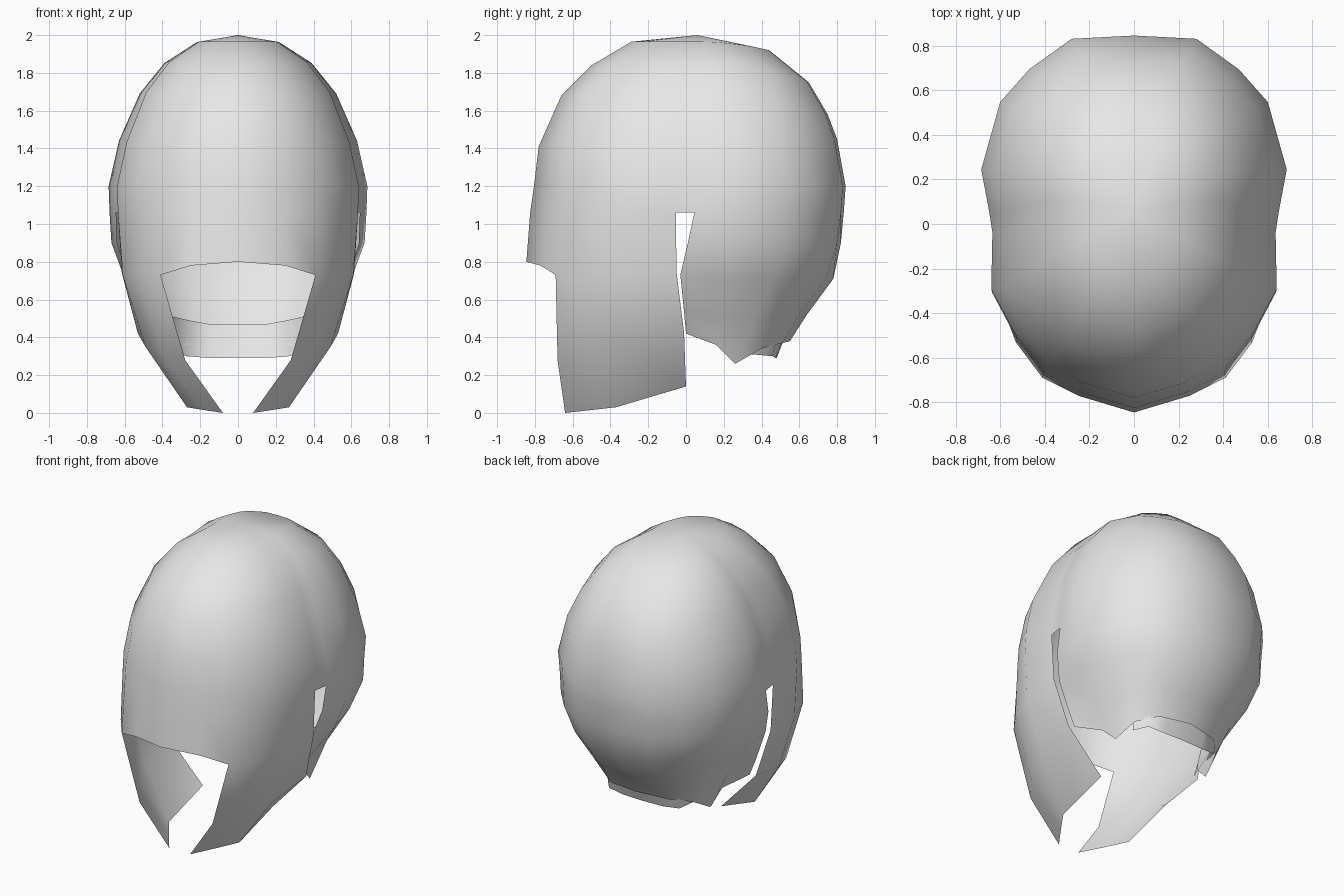
import bpy

if "Cube" in bpy.data.objects:
    bpy.data.objects.remove(bpy.data.objects["Cube"])

steel = bpy.data.materials.new("plain_grey")
steel.diffuse_color = (0.8, 0.8, 0.8, 1)
steel.use_nodes = True
steel.node_tree.nodes["Principled BSDF"].inputs["Base Color"].default_value = steel.diffuse_color


def lerp(a, b, t):
    return a + (b - a) * t


def build(name, verts, faces):
    """Half shell (x >= 0), smooth shaded and mirrored across x."""
    me = bpy.data.meshes.new(name)
    me.from_pydata(verts, [], faces)
    me.materials.append(steel)
    for p in me.polygons:
        p.use_smooth = True
    ob = bpy.data.objects.new(name, me)
    bpy.context.collection.objects.link(ob)
    mod = ob.modifiers.new("mirror", 'MIRROR')
    mod.use_axis[0] = True
    mod.use_mirror_merge = True
    mod.merge_threshold = 0.001
    return ob


# Half outline of the helmet seen from above, front centre to back centre
plan = [(0, -.845), (.25, -.77), (.41, -.68), (.53, -.53), (.64, -.32), (.635, -.06),
        (.65, .04), (.685, .23), (.60, .54), (.47, .69), (.28, .83), (0, .845)]
N = len(plan)

# Dome rings: front y, front z, back y, back z, half width, side z
rings = [(-.29, 1.965, .44, 1.92, .22, 1.965),
         (-.50, 1.84, .65, 1.75, .39, 1.86),
         (-.66, 1.68, .75, 1.58, .52, 1.70),
         (-.78, 1.41, .80, 1.45, .63, 1.44),
         (-.805, 1.20, .845, 1.20, .685, 1.20),
         (-.825, 1.06, .835, 1.06, .68, 1.06)]

verts, faces = [(0, .06, 2.0)], []


def add_row(points):
    start = len(verts)
    verts.extend(points)
    return list(range(start, start + len(points)))


def bridge(upper, lower):
    for j in range(len(upper) - 1):
        faces.append((upper[j], lower[j], lower[j + 1], upper[j + 1]))


# Dome
prev = None
for yf, zf, yb, zb, w, zs in rings:
    pts = []
    for px, py in plan:
        t = py / .845
        y = lerp(yf, yb, (t + 1) / 2)
        z = lerp(zs, zf if t < 0 else zb, t * t)
        pts.append((px / .685 * w, y, z))
    row = add_row(pts)
    if prev is None:
        for j in range(N - 1):
            faces.append((0, row[j], row[j + 1]))
    else:
        bridge(prev, row)
    prev = row

# Brow and cheek guards; the brow edge is the top of the face opening
brow = add_row([(0, -.845, .80), (.25, -.77, .78), (.41, -.69, .73),
                (.53, -.53, .73), (.61, -.32, .73), (.615, -.05, .74)])
jaw = add_row([(.28, -.68, .28), (.40, -.53, .31), (.49, -.32, .35), (.53, -.01, .42)])
chin = add_row([(.08, -.64, 0), (.18, -.50, .015), (.27, -.37, .03), (.27, 0, .14)])
bridge(prev[:6], brow)
bridge(brow[2:], jaw)
bridge(jaw, chin)

# Neck guard, separated from the cheek guard by a narrow slit
neck = [[(.64, .01, .90), (.67, .23, .90), (.59, .53, .90), (.46, .68, .90),
         (.27, .80, .90), (0, .82, .90)],
        [(.59, -.03, .73), (.60, .22, .71), (.53, .47, .71), (.42, .62, .71),
         (.25, .74, .71), (0, .78, .71)],
        [(.53, -.01, .53), (.47, .19, .52), (.43, .36, .50), (.37, .50, .51),
         (.23, .60, .52), (0, .64, .52)],
        [(.49, 0, .42), (.39, .16, .36), (.37, .26, .26), (.33, .40, .34),
         (.22, .51, .37), (0, .55, .38)]]
prev = prev[6:]
for pts in neck:
    row = add_row(pts)
    bridge(prev, row)
    prev = row
build("helmet_shell", verts, faces)

# Small inner strip hanging under the back rim
verts, faces = [], []
top = add_row([(.35, .40, .51), (.26, .50, .49), (.15, .54, .47), (0, .55, .47)])
low = add_row([(.30, .35, .31), (.27, .46, .30), (.15, .475, .29), (0, .48, .29)])
bridge(top, low)
build("neck_strip", verts, faces)
